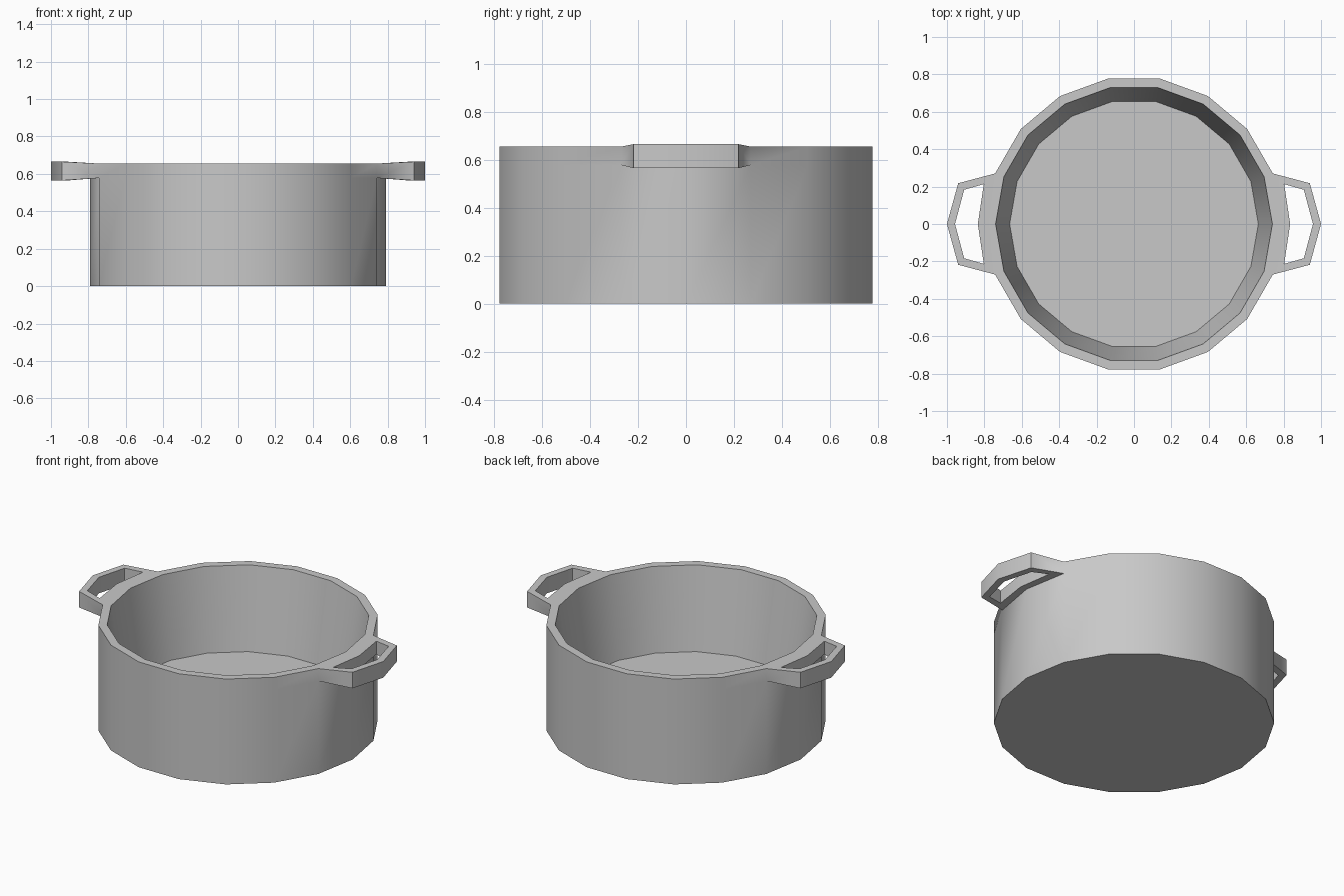
import bpy
import bmesh
from math import cos, sin, pi, radians

cube = bpy.data.objects.get("Cube")
if cube:
    bpy.data.objects.remove(cube, do_unlink=True)

SIDES = 18

metal = bpy.data.materials.new("light grey metal")
metal.use_nodes = True
grey = (0.58, 0.58, 0.58, 1)
metal.diffuse_color = grey
metal.node_tree.nodes["Principled BSDF"].inputs["Base Color"].default_value = grey

bm = bmesh.new()


def ring(radius, z):
    return [bm.verts.new((radius * cos(2 * pi * i / SIDES),
                          radius * sin(2 * pi * i / SIDES), z))
            for i in range(SIDES)]


def bridge(a, b, skip=()):
    for i in range(SIDES):
        if i not in skip:
            j = (i + 1) % SIDES
            bm.faces.new((a[i], a[j], b[j], b[i]))


# Pot body: outer wall, rim, sloping inner wall and floor
base = ring(0.79, 0)
under = ring(0.79, 0.578)
top = ring(0.79, 0.655)
lip = ring(0.74, 0.655)
floor = ring(0.665, 0.15)
half = SIDES // 2
openings = (0, SIDES - 1, half, half - 1)
bridge(base, under)
bridge(under, top, openings)
bridge(top, lip)
bridge(lip, floor)
bm.faces.new(base)
bm.faces.new(floor)


def handle_row(side, x_mid, x_end, y_end, z):
    return [bm.verts.new((side * x, side * y, z))
            for x, y in ((x_end, -y_end), (x_mid, 0), (x_end, y_end))]


def strip(a, b):
    for i in range(2):
        bm.faces.new((a[i], a[i + 1], b[i + 1], b[i]))


# Loop handles growing out of the openings in the wall
for side, first in ((1, 0), (-1, half)):
    levels = []
    for wall, z_in, z_out in ((under, 0.576, 0.565), (top, 0.657, 0.665)):
        root = [wall[first - 1], wall[first], wall[first + 1]]
        ledge = handle_row(side, 0.835, 0.803, 0.213, z_in)
        grip_in = handle_row(side, 0.957, 0.908, 0.183, z_out)
        grip_out = handle_row(side, 1.0, 0.94, 0.218, z_out)
        strip(root, ledge)
        strip(grip_in, grip_out)
        for e in (0, 2):
            bm.faces.new((root[e], grip_out[e], grip_in[e], ledge[e]))
        levels.append((root, ledge, grip_in, grip_out))
    low, high = levels
    for k in (1, 2, 3):
        strip(low[k], high[k])
    # Arm sides, outside and inside the hole
    for e in (0, 2):
        for p, q in ((0, 3), (1, 2)):
            bm.faces.new((low[p][e], low[q][e], high[q][e], high[p][e]))

bmesh.ops.recalc_face_normals(bm, faces=bm.faces[:])
mesh = bpy.data.meshes.new("cooking_pot")
bm.to_mesh(mesh)
bm.free()
mesh.materials.append(metal)
pot = bpy.data.objects.new("cooking_pot", mesh)
bpy.context.collection.objects.link(pot)

bpy.ops.object.select_all(action="DESELECT")
pot.select_set(True)
bpy.context.view_layer.objects.active = pot
bpy.ops.object.shade_smooth_by_angle(angle=radians(50))
